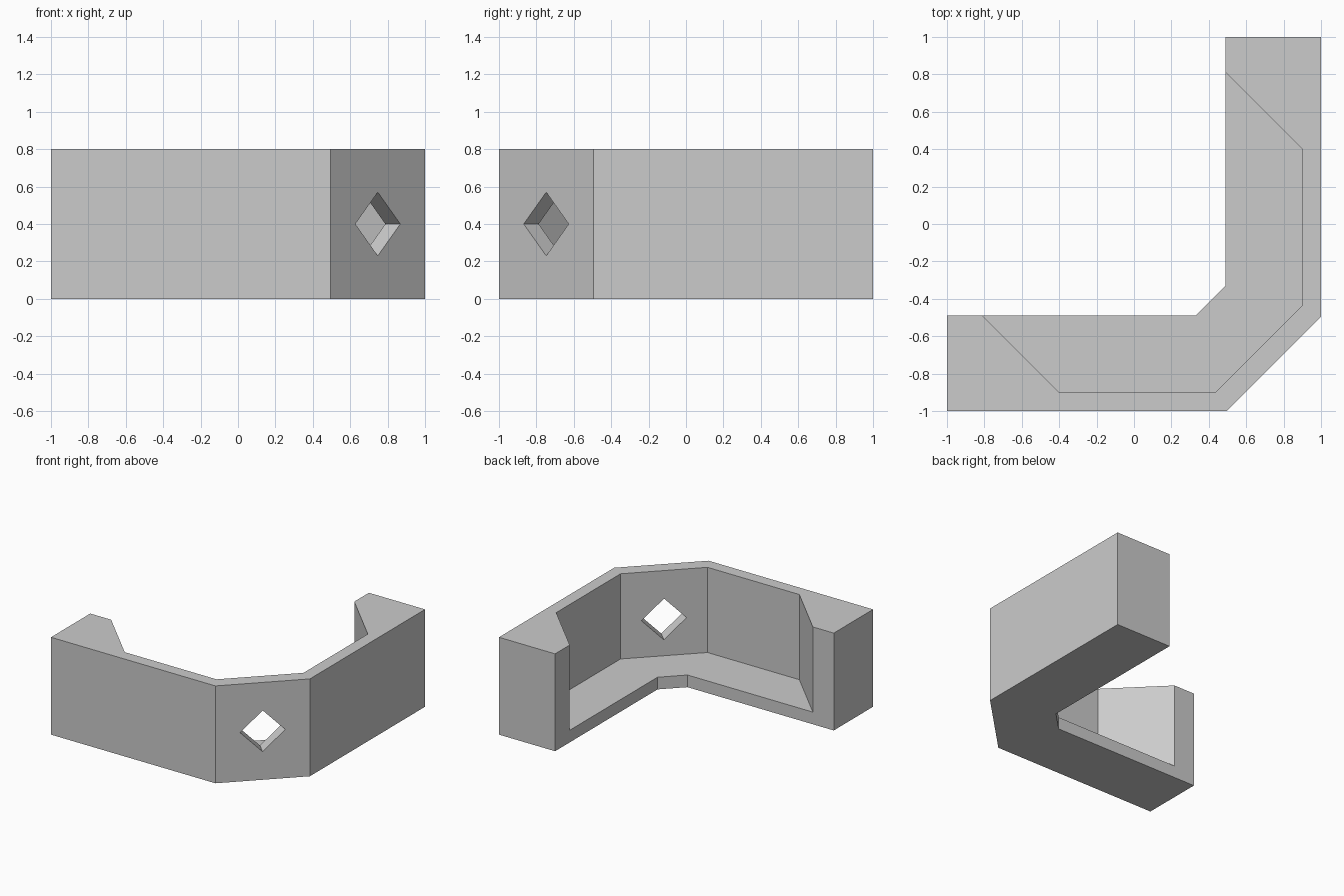
import bpy, bmesh
from math import pi
from mathutils import Matrix

cube = bpy.data.objects.get("Cube")
if cube:
    bpy.data.objects.remove(cube)

grey = bpy.data.materials.new("light grey")
grey.use_nodes = True
grey.diffuse_color = (0.6, 0.6, 0.6, 1)
grey.node_tree.nodes["Principled BSDF"].inputs["Base Color"].default_value = (0.6, 0.6, 0.6, 1)


def mirrored(half):
    """Complete an outline by reflecting it across the corner diagonal."""
    return half + [(-y, -x) for x, y in reversed(half)]


def prism(name, outline, bottom, top):
    """Extrude a plan outline between two heights."""
    bm = bmesh.new()
    face = bm.faces.new([bm.verts.new((x, y, bottom)) for x, y in outline])
    new = bmesh.ops.extrude_face_region(bm, geom=[face])["geom"]
    verts = [v for v in new if isinstance(v, bmesh.types.BMVert)]
    bmesh.ops.translate(bm, verts=verts, vec=(0, 0, top - bottom))
    bmesh.ops.recalc_face_normals(bm, faces=bm.faces)
    mesh = bpy.data.meshes.new(name)
    bm.to_mesh(mesh)
    bm.free()
    mesh.materials.append(grey)
    obj = bpy.data.objects.new(name, mesh)
    bpy.context.collection.objects.link(obj)
    return obj


# L-shaped body with chamfered corner
body = prism("corner_bracket",
             mirrored([(0.33, -0.49), (-1, -0.49), (-1, -1), (0.495, -1)]), 0, 0.8)

# Hollow above the floor, leaving thin walls and angled end blocks
hollow = prism("hollow_cutter", mirrored([(-0.9, -0.4), (-0.4, -0.9), (0.435, -0.9)]), 0.1, 1)

# Square hole standing on its point through the chamfered wall
r = 0.17
hole = prism("hole_cutter", [(r, 0), (0, r), (-r, 0), (0, -r)], -0.3, 0.3)
hole.data.transform(Matrix.Translation((0.747, -0.747, 0.4))
                    @ Matrix.Rotation(pi / 4, 4, "Z") @ Matrix.Rotation(pi / 2, 4, "X"))

for cutter in (hollow, hole):
    cutter.hide_render = True
    mod = body.modifiers.new(cutter.name, "BOOLEAN")
    mod.operation = "DIFFERENCE"
    mod.solver = "EXACT"
    mod.object = cutter

# Bake the cuts and remove the cutters
bpy.context.view_layer.update()
graph = bpy.context.evaluated_depsgraph_get()
result = bpy.data.meshes.new_from_object(body.evaluated_get(graph))
body.modifiers.clear()
body.data = result
for cutter in (hollow, hole):
    bpy.data.objects.remove(cutter)
